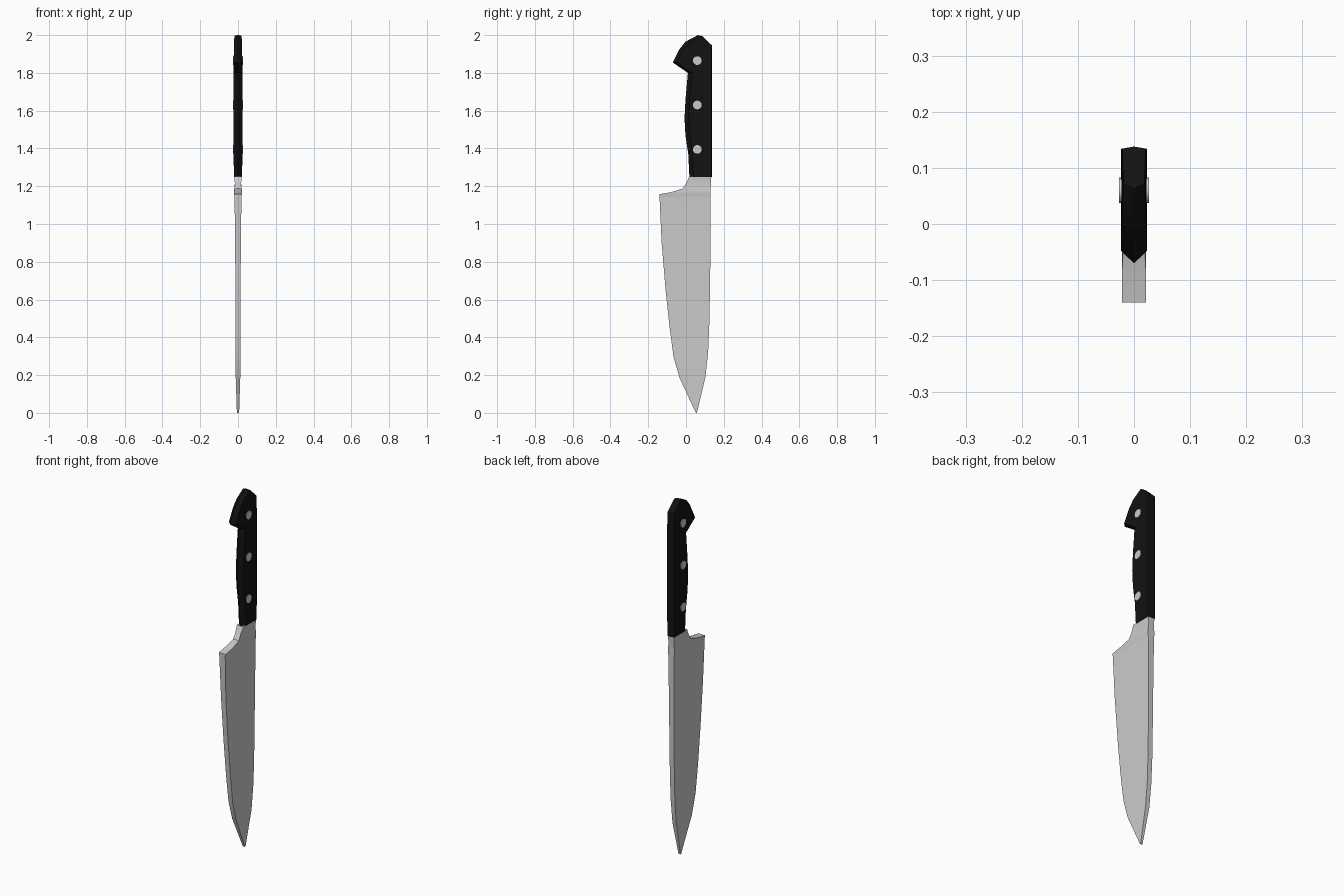
import bpy, bmesh, math

if "Cube" in bpy.data.objects:
    bpy.data.objects.remove(bpy.data.objects["Cube"])


def material(name, color):
    m = bpy.data.materials.new(name)
    m.diffuse_color = color
    m.use_nodes = True
    m.node_tree.nodes["Principled BSDF"].inputs["Base Color"].default_value = m.diffuse_color
    return m


def finish(ob, mat=None, angle=30):
    if mat:
        ob.data.materials.append(mat)
    bpy.ops.object.select_all(action='DESELECT')
    ob.select_set(True)
    bpy.context.view_layer.objects.active = ob
    bpy.ops.object.shade_smooth_by_angle(angle=math.radians(angle))


def loft(name, rows, section, mat=None):
    """Skin rows of (front y, front z, back y, back z, half width)."""
    bm = bmesh.new()
    rings = []
    for yf, zf, yb, zb, w in rows:
        ring = []
        for x, inset in section:
            t = abs(inset) / (yb - yf)
            t = min(t, 0.4) if inset >= 0 else 0
            if x[1] == 'b':
                t = 1 - t
            ring.append(bm.verts.new((x[0] * w, yf + (yb - yf) * t, zf + (zb - zf) * t)))
        rings.append(ring)
    n = len(section)
    for a, b in zip(rings, rings[1:]):
        for i in range(n):
            j = (i + 1) % n
            bm.faces.new((a[i], a[j], b[j], b[i]))
    bm.faces.new(rings[0])
    bm.faces.new(rings[-1])
    bmesh.ops.recalc_face_normals(bm, faces=bm.faces)
    me = bpy.data.meshes.new(name)
    bm.to_mesh(me)
    bm.free()
    ob = bpy.data.objects.new(name, me)
    bpy.context.collection.objects.link(ob)
    finish(ob, mat)
    return ob


black = material("black_handle", (0.006, 0.006, 0.006, 1))

# Cross-sections: (side, front or back), inset from that edge
box = [((-1, 'f'), 0), ((1, 'f'), 0), ((1, 'b'), 0), ((-1, 'b'), 0)]
ridged = [((0, 'f'), 0), ((1, 'f'), 0.022), ((1, 'b'), 0.004),
          ((0, 'b'), 0), ((-1, 'b'), 0.004), ((-1, 'f'), 0.022)]

# Blade, tip at the bottom
loft("blade", [
    (0.052, 0.0, 0.058, 0.0, 0.006),
    (-0.034, 0.185, 0.103, 0.19, 0.012),
    (-0.066, 0.296, 0.117, 0.32, 0.013),
    (-0.087, 0.455, 0.123, 0.46, 0.014),
    (-0.108, 0.65, 0.127, 0.65, 0.014),
    (-0.129, 0.90, 0.130, 0.90, 0.015),
    (-0.140, 1.143, 0.131, 1.143, 0.0185),
], box)

# Bolster between blade and handle
loft("bolster", [
    (-0.140, 1.143, 0.131, 1.143, 0.0185),
    (-0.140, 1.158, 0.131, 1.163, 0.021),
    (-0.080, 1.168, 0.131, 1.175, 0.021),
    (-0.018, 1.187, 0.131, 1.195, 0.018),
    (0.000, 1.215, 0.132, 1.22, 0.0165),
    (0.018, 1.252, 0.134, 1.252, 0.020),
], box)

# Handle with hooked pommel
loft("handle", [
    (0.018, 1.25, 0.138, 1.25, 0.022),
    (0.012, 1.37, 0.138, 1.37, 0.023),
    (-0.003, 1.47, 0.138, 1.47, 0.023),
    (-0.008, 1.56, 0.138, 1.56, 0.023),
    (-0.003, 1.655, 0.138, 1.655, 0.023),
    (0.010, 1.80, 0.138, 1.80, 0.023),
    (-0.070, 1.855, 0.138, 1.86, 0.023),
    (-0.035, 1.925, 0.138, 1.91, 0.022),
    (-0.003, 1.965, 0.138, 1.945, 0.021),
    (0.063, 2.0, 0.085, 1.995, 0.019),
], ridged, black)

# Rivets through the handle
for i, z in enumerate((1.395, 1.63, 1.865)):
    bpy.ops.mesh.primitive_cylinder_add(vertices=24, radius=0.023, depth=0.053,
                                        location=(0, 0.06, z),
                                        rotation=(0, math.pi / 2, 0))
    rivet = bpy.context.object
    rivet.name = f"rivet_{i + 1}"
    finish(rivet)
